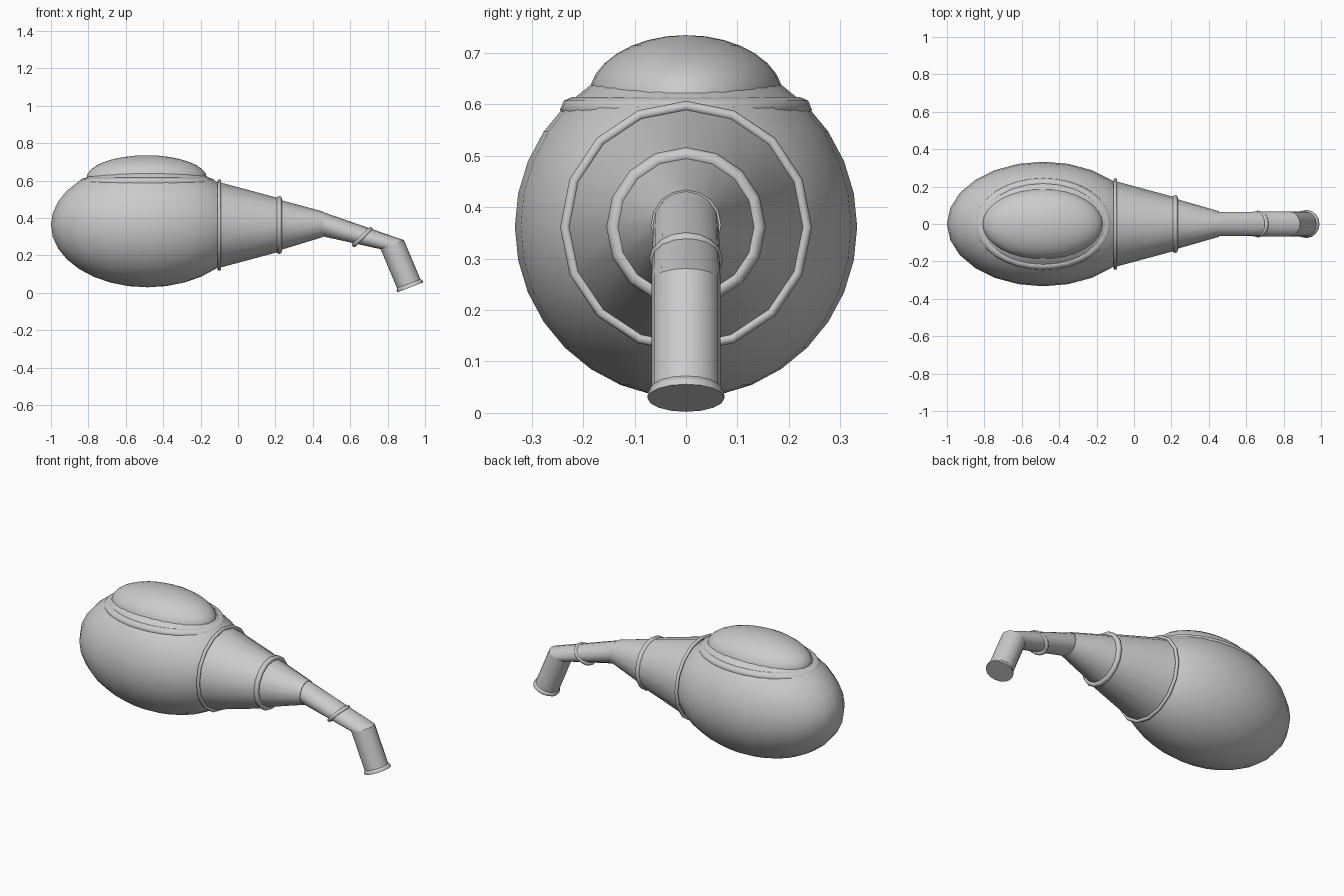
import bpy, bmesh, math
from mathutils import Vector

if "Cube" in bpy.data.objects:
    bpy.data.objects.remove(bpy.data.objects["Cube"])

AXIS_Z = 0.362


def finish(obj, name, angle=35):
    obj.name = name
    obj.data.name = name
    bpy.ops.object.select_all(action='DESELECT')
    obj.select_set(True)
    bpy.context.view_layer.objects.active = obj
    bpy.ops.object.shade_smooth_by_angle(angle=math.radians(angle))
    return obj


def ellipsoid(name, loc, radii, segs=24, rings=16):
    bpy.ops.mesh.primitive_uv_sphere_add(segments=segs, ring_count=rings, location=loc)
    obj = bpy.context.object
    obj.scale = radii
    return finish(obj, name)


def ring(name, loc, normal, major, minor, scale=(1, 1, 1), segs=16):
    bpy.ops.mesh.primitive_torus_add(major_segments=segs, minor_segments=8,
                                     major_radius=major, minor_radius=minor, location=loc)
    obj = bpy.context.object
    obj.rotation_euler = Vector(normal).to_track_quat('Z', 'Y').to_euler()
    obj.scale = scale
    return finish(obj, name, 60)


def loft(name, stations, segs=16):
    """Skin circles (x, z, radius, tilt): tilt is the downward angle of the axis."""
    bm = bmesh.new()
    loops = []
    for x, z, r, tilt in stations:
        t = math.radians(tilt)
        loop = []
        for i in range(segs):
            a = 2 * math.pi * i / segs
            up = r * math.cos(a)
            loop.append(bm.verts.new((x + up * math.sin(t), r * math.sin(a),
                                      z + up * math.cos(t))))
        loops.append(loop)
    for a, b in zip(loops, loops[1:]):
        for i in range(segs):
            j = (i + 1) % segs
            bm.faces.new((a[i], a[j], b[j], b[i]))
    bm.faces.new(loops[0])
    bm.faces.new(loops[-1])
    bmesh.ops.recalc_face_normals(bm, faces=bm.faces)
    mesh = bpy.data.meshes.new(name)
    bm.to_mesh(mesh)
    bm.free()
    obj = bpy.data.objects.new(name, mesh)
    bpy.context.collection.objects.link(obj)
    return finish(obj, name, 30)


# Rounded main body and the domed lid with its low collar
ellipsoid("body", (-0.485, 0, AXIS_Z), (0.515, 0.333, 0.333))
ellipsoid("lid", (-0.488, 0, 0.613), (0.322, 0.19, 0.122), 32, 16)
ring("lid_collar", (-0.485, 0, 0.59), (0, 0, 1), 0.22, 0.025, (1.49, 1, 1), 32)

# Two tapering neck sections
loft("neck_rear", [(-0.10, AXIS_Z, 0.229, 0), (0.22, AXIS_Z, 0.143, 0)])
loft("neck_front", [(0.22, AXIS_Z, 0.136, 0), (0.455, AXIS_Z + 0.004, 0.068, 0)])

# Raised bands around the neck
ring("neck_band_rear", (-0.10, 0, AXIS_Z), (1, 0, 0), 0.235, 0.01)
ring("neck_band_front", (0.22, 0, AXIS_Z), (1, 0, 0), 0.14, 0.015)

# Spout pipe: sloping run, then a sharp bend down
loft("spout_upper", [(0.45, 0.367, 0.064, 5), (0.825, 0.257, 0.067, 69)])
loft("spout_lower", [(0.825, 0.257, 0.067, 69), (0.913, 0.048, 0.067, 69),
                     (0.917, 0.04, 0.074, 69), (0.922, 0.029, 0.075, 69)])

# Slanted band on the spout
ring("spout_band", (0.665, 0, 0.298), (0.69, 0, -0.72), 0.06, 0.012)
